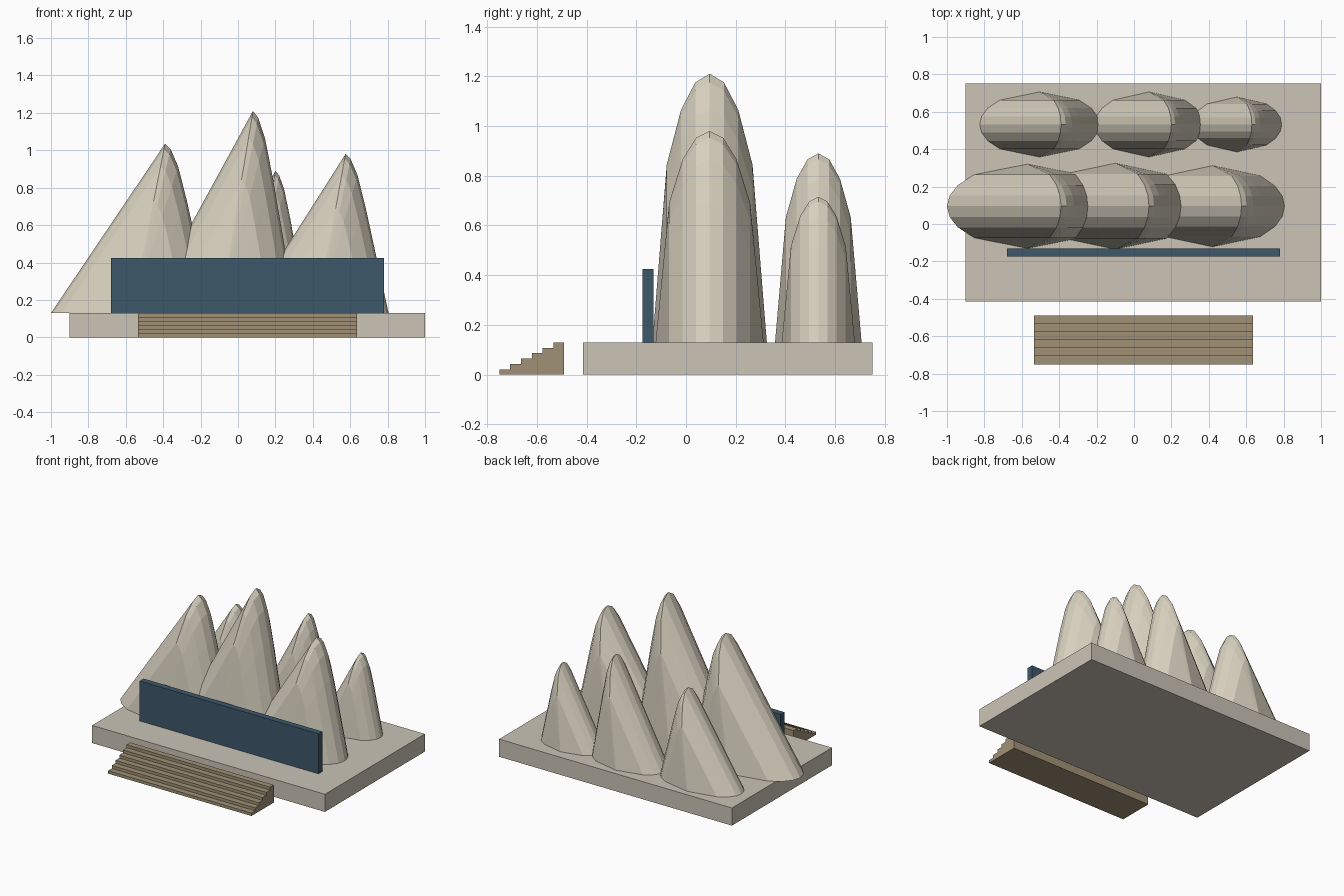
import bpy, bmesh, math

cube = bpy.data.objects.get("Cube")
if cube:
    bpy.data.objects.remove(cube, do_unlink=True)

DECK = 0.13  # height of the podium top


def material(name, rgb):
    mat = bpy.data.materials.new(name)
    mat.use_nodes = True
    colour = (*rgb, 1)
    mat.diffuse_color = colour
    mat.node_tree.nodes["Principled BSDF"].inputs["Base Color"].default_value = colour
    return mat


def finish(name, bm, mat):
    bmesh.ops.recalc_face_normals(bm, faces=bm.faces[:])
    mesh = bpy.data.meshes.new(name)
    bm.to_mesh(mesh)
    bm.free()
    mesh.materials.append(mat)
    obj = bpy.data.objects.new(name, mesh)
    bpy.context.collection.objects.link(obj)
    return obj


def box(name, x, y, z, mat):
    bm = bmesh.new()
    bmesh.ops.create_cube(bm, size=1)
    for v in bm.verts:
        for axis, (low, high) in enumerate((x, y, z)):
            v.co[axis] = high if v.co[axis] > 0 else low
    return finish(name, bm, mat)


def shell(name, centre, y, radius, half_width, lean, height, mat, strips=8):
    """Leaning vault: one ridge profile, shrunk elliptically towards both sides."""
    # straight tail, peak, then a gently bulging brow
    profile = [(-radius, 0)]
    for w, z in ((0, 1), (0.12, 0.968), (0.28, 0.866), (0.47, 0.66), (1, 0)):
        profile.append((lean + (radius - lean) * w, height * z))
    bm = bmesh.new()
    rows = []
    for i in range(strips + 1):
        t = 2 * i / strips - 1
        s = math.sqrt(1 - t * t)
        row_y = y + half_width * t
        if s == 0:
            rows.append([bm.verts.new((centre, row_y, DECK))] * len(profile))
        else:
            rows.append([bm.verts.new((centre + px * s, row_y, DECK + pz * s))
                         for px, pz in profile])
    # bridge neighbouring rows, closing underneath; the ends become fans
    count = len(profile)
    for a, b in zip(rows, rows[1:]):
        for j in range(count):
            k = (j + 1) % count
            bm.faces.new(dict.fromkeys((a[j], a[k], b[k], b[j])))
    return finish(name, bm, mat)


def staircase(name, x, y, height, steps, mat):
    bm = bmesh.new()
    run, rise = (y[1] - y[0]) / steps, height / steps
    outline = [(y[0], 0)]
    for i in range(steps):
        outline += [(y[0] + i * run, (i + 1) * rise), (y[0] + (i + 1) * run, (i + 1) * rise)]
    outline.append((y[1], 0))
    side = bm.faces.new([bm.verts.new((x[0], py, pz)) for py, pz in outline])
    extruded = bmesh.ops.extrude_face_region(bm, geom=[side], use_keep_orig=True)
    moved = [g for g in extruded["geom"] if isinstance(g, bmesh.types.BMVert)]
    bmesh.ops.translate(bm, verts=moved, vec=(x[1] - x[0], 0, 0))
    return finish(name, bm, mat)


stone = material("podium stone", (0.597, 0.552, 0.468))
cream = material("cream shell", (0.69, 0.64, 0.525))
glass = material("blue glass", (0.048, 0.098, 0.147))
step_stone = material("brown step stone", (0.352, 0.283, 0.181))

# Podium, glass wall and entrance stairs
box("podium", (-0.9, 1.0), (-0.415, 0.75), (0, DECK), stone)
box("glass_wall", (-0.68, 0.78), (-0.175, -0.13), (DECK, 0.425), glass)
staircase("entrance_stairs", (-0.535, 0.635), (-0.75, -0.49), DECK, 6, step_stone)

# Roof shells: centre x, radius, half width, lean, height
front_row = [(-0.57, 0.43, 0.225, 0.18, 0.905),
             (-0.10, 0.41, 0.23, 0.18, 1.08),
             (0.42, 0.385, 0.217, 0.155, 0.85)]
back_row = [(-0.505, 0.32, 0.174, 0.115, 0.67),
            (0.08, 0.29, 0.174, 0.12, 0.76),
            (0.55, 0.24, 0.147, 0.08, 0.585)]
for row, y, shells in (("front", 0.095, front_row), ("back", 0.532, back_row)):
    for place, (cx, radius, width, lean, height) in zip(("right", "middle", "left"), shells):
        shell(f"{row}_{place}_shell", cx, y, radius, width, lean, height, cream)
